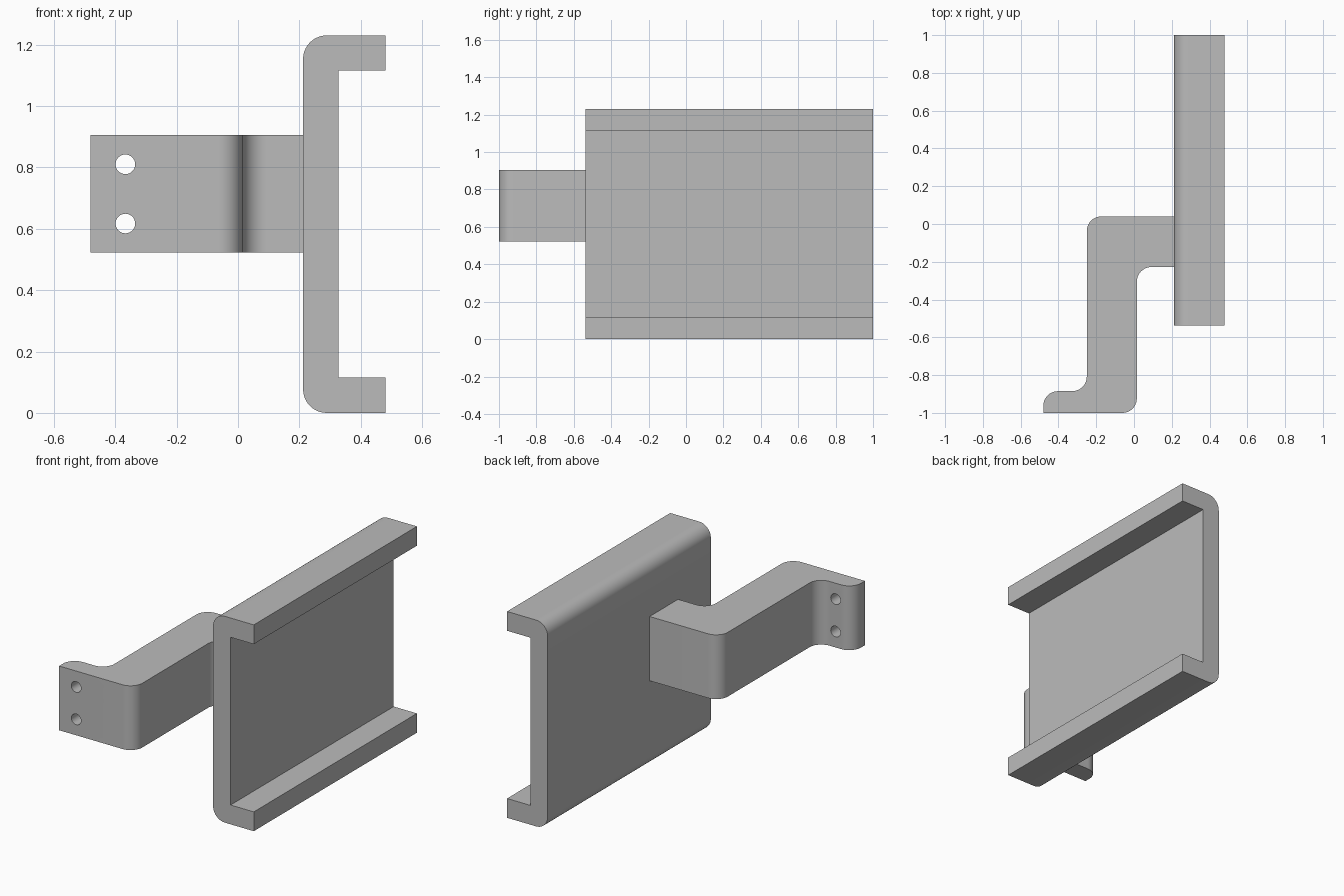
import bpy, bmesh, math
from mathutils import Vector, Matrix

cube = bpy.data.objects.get("Cube")
if cube:
    bpy.data.objects.remove(cube, do_unlink=True)

# One plain grey for the whole bracket
grey = bpy.data.materials.new("plain grey")
grey.use_nodes = True
COLOUR = (0.5, 0.5, 0.5, 1)
grey.diffuse_color = COLOUR
grey.node_tree.nodes["Principled BSDF"].inputs["Base Color"].default_value = COLOUR

RADIUS = 0.077


def rounded(corners, steps=10):
    """Outline from (u, v, radius) corners, each radius filleting a right angle."""
    outline = []
    for i, (u, v, r) in enumerate(corners):
        p = Vector((u, v))
        if not r:
            outline.append(p)
            continue
        a = (Vector(corners[i - 1][:2]) - p).normalized() * r
        b = (Vector(corners[(i + 1) % len(corners)][:2]) - p).normalized() * r
        for s in range(steps + 1):
            t = math.pi / 2 * s / steps
            outline.append(p + a * (1 - math.sin(t)) + b * (1 - math.cos(t)))
    return outline


def extrude(name, outline, place, start, end):
    """Solid made by sweeping an outline from start to end."""
    bm = bmesh.new()
    face = bm.faces.new([bm.verts.new(place(p.x, p.y, start)) for p in outline])
    top = bmesh.ops.extrude_face_region(bm, geom=[face], use_keep_orig=True)["geom"]
    shift = Vector(place(0, 0, end)) - Vector(place(0, 0, start))
    bmesh.ops.translate(bm, vec=shift, verts=[g for g in top if isinstance(g, bmesh.types.BMVert)])
    bmesh.ops.recalc_face_normals(bm, faces=bm.faces)
    mesh = bpy.data.meshes.new(name)
    bm.to_mesh(mesh)
    bm.free()
    mesh.materials.append(grey)
    obj = bpy.data.objects.new(name, mesh)
    bpy.context.collection.objects.link(obj)
    return obj


def activate(obj):
    bpy.ops.object.select_all(action="DESELECT")
    obj.select_set(True)
    bpy.context.view_layer.objects.active = obj


# C-shaped channel, swept front to back
back, lip, web, height, flange = 0.212, 0.48, 0.327, 1.23, 0.115
channel = extrude("channel", rounded([
    (back, 0, RADIUS), (lip, 0, 0), (lip, flange, 0), (web, flange, 0),
    (web, height - flange, 0), (lip, height - flange, 0),
    (lip, height, 0), (back, height, RADIUS),
]), lambda u, v, w: (u, w, v), -0.537, 1)

# Stepped mounting arm, swept upwards
arm = extrude("mounting_arm", rounded([
    (-0.48, -1, 0), (0.015, -1, RADIUS), (0.015, -0.228, RADIUS), (back, -0.228, 0),
    (back, 0.04, 0), (-0.25, 0.04, RADIUS), (-0.25, -0.885, RADIUS), (-0.48, -0.885, RADIUS),
]), lambda u, v, w: (u, v, w), 0.522, 0.905)

# Two screw holes through the foot of the arm
for z in (0.617, 0.81):
    bpy.ops.mesh.primitive_cylinder_add(vertices=32, radius=0.032, depth=0.4,
                                        location=(-0.367, -0.94, z),
                                        rotation=(math.pi / 2, 0, 0))
    cutter = bpy.context.object
    cutter.name = "hole_cutter"
    cutter.hide_render = True
    cutter.data.materials.append(grey)
    activate(arm)
    cut = arm.modifiers.new("screw_hole", "BOOLEAN")
    cut.operation, cut.solver, cut.object = "DIFFERENCE", "EXACT", cutter
    bpy.ops.object.modifier_apply(modifier=cut.name)
    bpy.data.objects.remove(cutter, do_unlink=True)

for part in (channel, arm):
    activate(part)
    bpy.ops.object.shade_smooth_by_angle(angle=math.radians(30))
